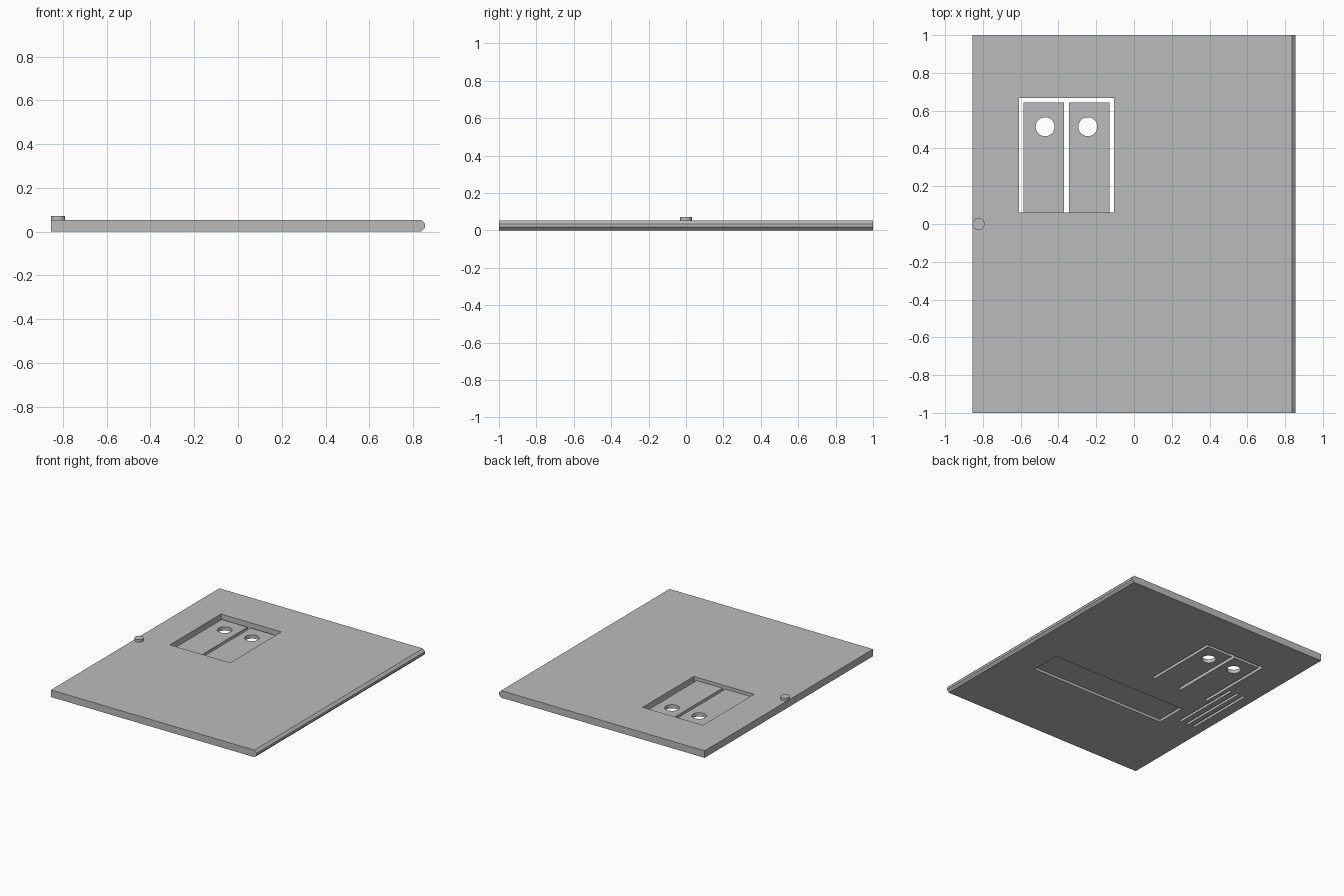
import bpy, bmesh
from mathutils import Matrix, Vector

cube = bpy.data.objects.get("Cube")
if cube:
    bpy.data.objects.remove(cube, do_unlink=True)

# Single grey material
grey = bpy.data.materials.new("plain grey")
grey.use_nodes = True
grey.diffuse_color = (0.5, 0.5, 0.5, 1)
grey.node_tree.nodes["Principled BSDF"].inputs["Base Color"].default_value = (0.5, 0.5, 0.5, 1)

TOP = 0.053      # plate thickness
TONGUE = 0.028   # flexible tongue thickness


def add_object(name, bm):
    mesh = bpy.data.meshes.new(name)
    bmesh.ops.recalc_face_normals(bm, faces=bm.faces)
    bm.to_mesh(mesh)
    bm.free()
    mesh.materials.append(grey)
    obj = bpy.data.objects.new(name, mesh)
    bpy.context.scene.collection.objects.link(obj)
    return obj


def box(name, x, y, z):
    bm = bmesh.new()
    centre = Vector([(a + b) / 2 for a, b in (x, y, z)])
    size = [b - a for a, b in (x, y, z)]
    bmesh.ops.create_cube(bm, size=1, matrix=Matrix.Translation(centre) @ Matrix.Diagonal((*size, 1)))
    return add_object(name, bm)


def cylinder(name, x, y, radius, z):
    bm = bmesh.new()
    bmesh.ops.create_cone(bm, cap_ends=True, segments=48, radius1=radius, radius2=radius,
                          depth=z[1] - z[0], matrix=Matrix.Translation((x, y, sum(z) / 2)))
    return add_object(name, bm)


def cut(obj, cutter):
    """Subtract the cutter from the object, then discard it."""
    cutter.hide_render = True
    mod = obj.modifiers.new("cut", 'BOOLEAN')
    mod.operation = 'DIFFERENCE'
    mod.solver = 'EXACT'
    mod.object = cutter
    bpy.context.view_layer.objects.active = obj
    bpy.ops.object.modifier_apply(modifier=mod.name)
    bpy.data.objects.remove(cutter, do_unlink=True)


def smooth(obj):
    bpy.ops.object.select_all(action='DESELECT')
    obj.select_set(True)
    bpy.context.view_layer.objects.active = obj
    bpy.ops.object.shade_smooth_by_angle(angle=0.5)


# Plate: profile with one chamfered long edge, extruded front to back
bm = bmesh.new()
profile = [(-0.855, 0), (0.837, 0), (0.855, 0.018), (0.855, 0.035), (0.837, TOP), (-0.855, TOP)]
face = bm.faces.new([bm.verts.new((x, -1, z)) for x, z in profile])
extruded = bmesh.ops.extrude_face_region(bm, geom=[face])["geom"]
bmesh.ops.translate(bm, vec=(0, 2, 0), verts=[v for v in extruded if isinstance(v, bmesh.types.BMVert)])
plate = add_object("plate", bm)

# Window that holds the two tongues
cut(plate, box("window_cutter", (-0.608, -0.107), (0.06, 0.667), (-0.1, 0.2)))

# Shallow recess and three grooves in the underside
cut(plate, box("recess_cutter", (-0.545, 0.59), (-0.37, -0.135), (-0.1, 0.02)))
for x in (-0.645, -0.708, -0.765):
    cut(plate, box("groove_cutter", (x - 0.01, x + 0.01), (-0.277, 0.277), (-0.1, 0.02)))

# Tongues, each with a round hole near its free end
for name, x in (("outer_tongue", -0.4775), ("inner_tongue", -0.2375)):
    tongue = box(name, (x - 0.1075, x + 0.1075), (0.06, 0.642), (0, TONGUE))
    hole_x = x + (0.007 if x < -0.4 else -0.007)
    cut(tongue, cylinder("hole_cutter", hole_x, 0.515, 0.05, (-0.1, 0.1)))
    smooth(tongue)

# Small round peg at the edge
peg = cylinder("peg", -0.823, 0, 0.032, (TOP, 0.072))
smooth(peg)
